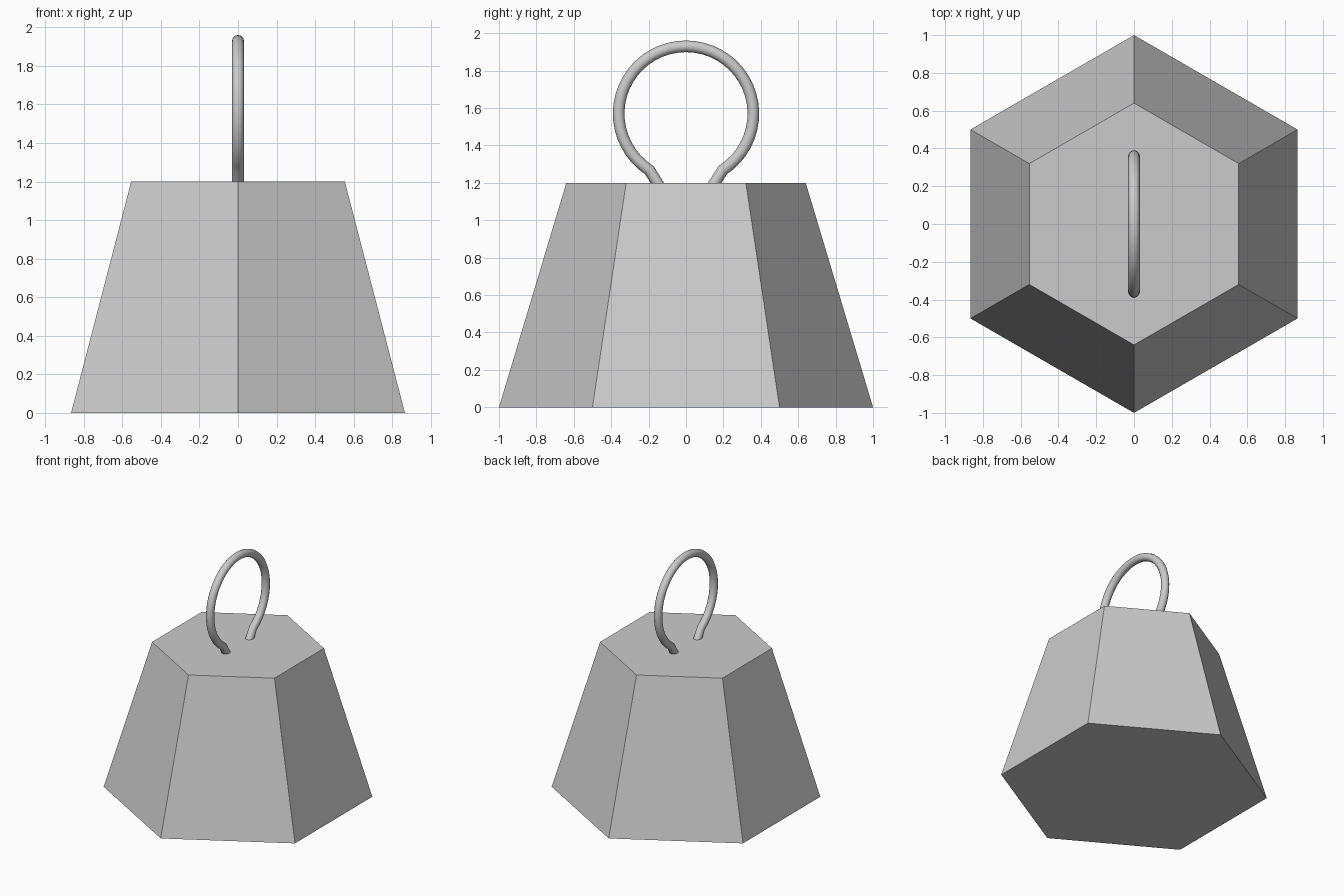
import bpy
from math import sin, cos, radians

if "Cube" in bpy.data.objects:
    bpy.data.objects.remove(bpy.data.objects["Cube"])

# Tapered hexagonal body, corners on the y axis
bpy.ops.mesh.primitive_cone_add(vertices=6, radius1=1.0, radius2=0.64, depth=1.2,
                                location=(0, 0, 0.6))
body = bpy.context.object
body.name = "weight_body"

# Ring handle: open arc whose ends bend inwards and sink into the body
R, CZ, OPEN, STEPS = 0.36, 1.57, 33, 40
points = [(0, -0.11, 1.13)]
for i in range(STEPS + 1):
    a = radians(OPEN + (360 - 2 * OPEN) * i / STEPS)
    points.append((0, -R * sin(a), CZ - R * cos(a)))
points.append((0, 0.11, 1.13))

curve = bpy.data.curves.new("ring_handle", 'CURVE')
curve.dimensions = '3D'
curve.bevel_depth = 0.031
curve.bevel_resolution = 4
curve.use_fill_caps = True
spline = curve.splines.new('POLY')
spline.points.add(len(points) - 1)
for p, co in zip(spline.points, points):
    p.co = (*co, 1)
spline.use_smooth = True
ring = bpy.data.objects.new("ring_handle", curve)
bpy.context.collection.objects.link(ring)

# Turn the handle into a smooth mesh
bpy.ops.object.select_all(action='DESELECT')
ring.select_set(True)
bpy.context.view_layer.objects.active = ring
bpy.ops.object.convert(target='MESH')
bpy.ops.object.shade_smooth_by_angle(angle=radians(40))
